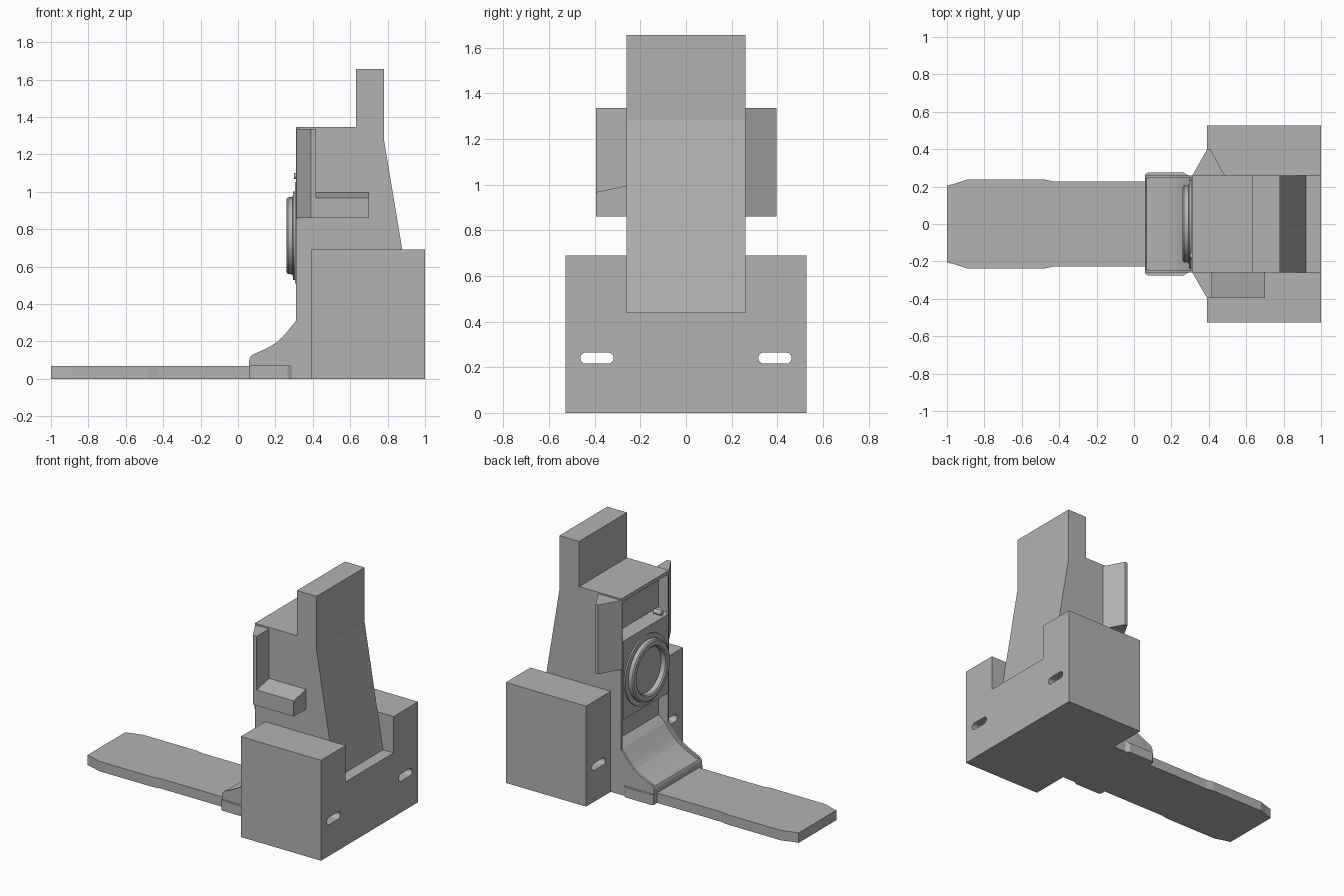
import bpy, bmesh, math
from mathutils import Vector

if "Cube" in bpy.data.objects:
    bpy.data.objects.remove(bpy.data.objects["Cube"])

grey = bpy.data.materials.new("neutral_grey")
grey.use_nodes = True
COLOR = (0.45, 0.45, 0.45, 1)
grey.diffuse_color = COLOR
grey.node_tree.nodes["Principled BSDF"].inputs["Base Color"].default_value = COLOR


def finish(name, bm):
    bmesh.ops.recalc_face_normals(bm, faces=bm.faces)
    mesh = bpy.data.meshes.new(name)
    bm.to_mesh(mesh)
    bm.free()
    mesh.materials.append(grey)
    obj = bpy.data.objects.new(name, mesh)
    bpy.context.collection.objects.link(obj)
    return obj


def prism(name, points, axis, low, high):
    """Extrude a 2D outline along an axis; the outline uses the other two axes in order."""
    bm = bmesh.new()
    verts = []
    for p in points:
        co = list(p)
        co.insert("xyz".index(axis), low)
        verts.append(bm.verts.new(co))
    face = bm.faces.new(verts)
    new = bmesh.ops.extrude_face_region(bm, geom=[face])["geom"]
    shift = Vector((0, 0, 0))
    shift["xyz".index(axis)] = high - low
    bmesh.ops.translate(bm, vec=shift, verts=[v for v in new if isinstance(v, bmesh.types.BMVert)])
    return finish(name, bm)


def rect(a, b, c, d):
    return [(a, c), (b, c), (b, d), (a, d)]


def cut(obj, cutter):
    mod = obj.modifiers.new("cut", "BOOLEAN")
    mod.operation = "DIFFERENCE"
    mod.solver = "EXACT"
    mod.object = cutter
    cutter.hide_render = True
    cutter.hide_viewport = True
    cutter.display_type = "WIRE"


def smooth(obj):
    bpy.ops.object.select_all(action="DESELECT")
    obj.select_set(True)
    bpy.context.view_layer.objects.active = obj
    bpy.ops.object.shade_smooth_by_angle(angle=math.radians(25))


def lathe_x(name, profile, y, z, steps):
    """Spin (radius, x) points around an axis parallel to x."""
    bm = bmesh.new()
    verts = [bm.verts.new((x, y + r, z)) for r, x in profile]
    edges = [bm.edges.new(pair) for pair in zip(verts, verts[1:])]
    bmesh.ops.spin(bm, geom=verts + edges, cent=(0, y, z), axis=(1, 0, 0),
                   angle=math.tau, steps=steps, use_duplicate=False)
    bmesh.ops.remove_doubles(bm, verts=bm.verts, dist=0.0005)
    obj = finish(name, bm)
    smooth(obj)
    return obj


# Tower with a curved foot
ramp = [(0.06, 0.10), (0.065, 0.115), (0.08, 0.13), (0.13, 0.152), (0.17, 0.172),
        (0.21, 0.197), (0.24, 0.225), (0.27, 0.26), (0.31, 0.31)]
outline = [(0.06, 0)] + ramp + [(0.31, 1.345), (0.63, 1.345), (0.63, 1.655), (0.78, 1.655),
                                (0.78, 1.28), (0.92, 0.44), (1, 0.44), (1, 0)]
tower = prism("tower", outline, "y", -0.26, 0.26)

# Recess in the face and the foot, leaving thin cheeks
hollow = [(x + 0.02, z - 0.012) for x, z in ramp[2:]] + [
    (0.38, 0.34), (0.38, 1.32), (0, 1.32), (0, 0.118)]
cut(tower, prism("recess_cutter", hollow, "y", -0.245, 0.245))

# Panel with a sloping sill, and its knob
prism("face_panel", [(0.305, 0.51), (0.39, 0.51), (0.39, 1.08), (0.375, 1.08), (0.305, 1.05)],
      "y", -0.245, 0.245)
lathe_x("sill_knob", [(0, 0.3), (0.016, 0.3), (0.016, 0.36), (0, 0.36)], -0.17, 1.085, 16)

# Round port on the panel
lathe_x("round_port", [(0.237, 0.308), (0.237, 0.295), (0.207, 0.292), (0.205, 0.267),
                       (0.195, 0.26), (0.168, 0.26), (0.158, 0.267), (0.155, 0.298),
                       (0, 0.298)], 0, 0.765, 48)

# Side boxes with rounded slots running through
for side, label in ((1, "rear"), (-1, "front")):
    box = prism(label + "_side_box", rect(0.39, 1, 0, 0.69), "y", side * 0.26, side * 0.527)
    slot = []
    for i in range(18):
        a = math.tau * (i + 0.5) / 18 - math.pi / 2
        mid = 0.39 * side + (0.048 if i < 9 else -0.048)
        slot.append((mid + 0.025 * math.cos(a), 0.24 + 0.025 * math.sin(a)))
    cut(box, prism(label + "_slot_cutter", slot, "x", 0.2, 1.2))
    # Bulge beside the foot
    prism(label + "_foot_bulge", [(0.06, side * 0.255), (0.06, side * 0.265), (0.075, side * 0.275),
                                  (0.265, side * 0.275), (0.29, side * 0.26), (0.29, side * 0.255)],
          "z", 0, 0.07)

# Angled wings beside the face
prism("rear_wing", [(0.312, 0.26), (0.39, 0.397), (0.41, 0.397), (0.485, 0.26)], "z", 0.86, 1.335)
prism("front_wing", [(0.312, -0.26), (0.39, -0.395), (0.418, -0.395), (0.418, -0.26)],
      "z", 0.86, 1.335)

# Arm rest with a sloping top
prism("arm_rest", [(-0.26, 0.86), (-0.395, 0.86), (-0.395, 0.967), (-0.26, 0.995)],
      "x", 0.418, 0.7)

# Long bed plate
half = [(-1, 0.205), (-0.96, 0.215), (-0.89, 0.238), (-0.48, 0.238), (-0.43, 0.228), (0.1, 0.228)]
prism("bed_plate", half + [(x, -y) for x, y in reversed(half)], "z", 0, 0.068)
